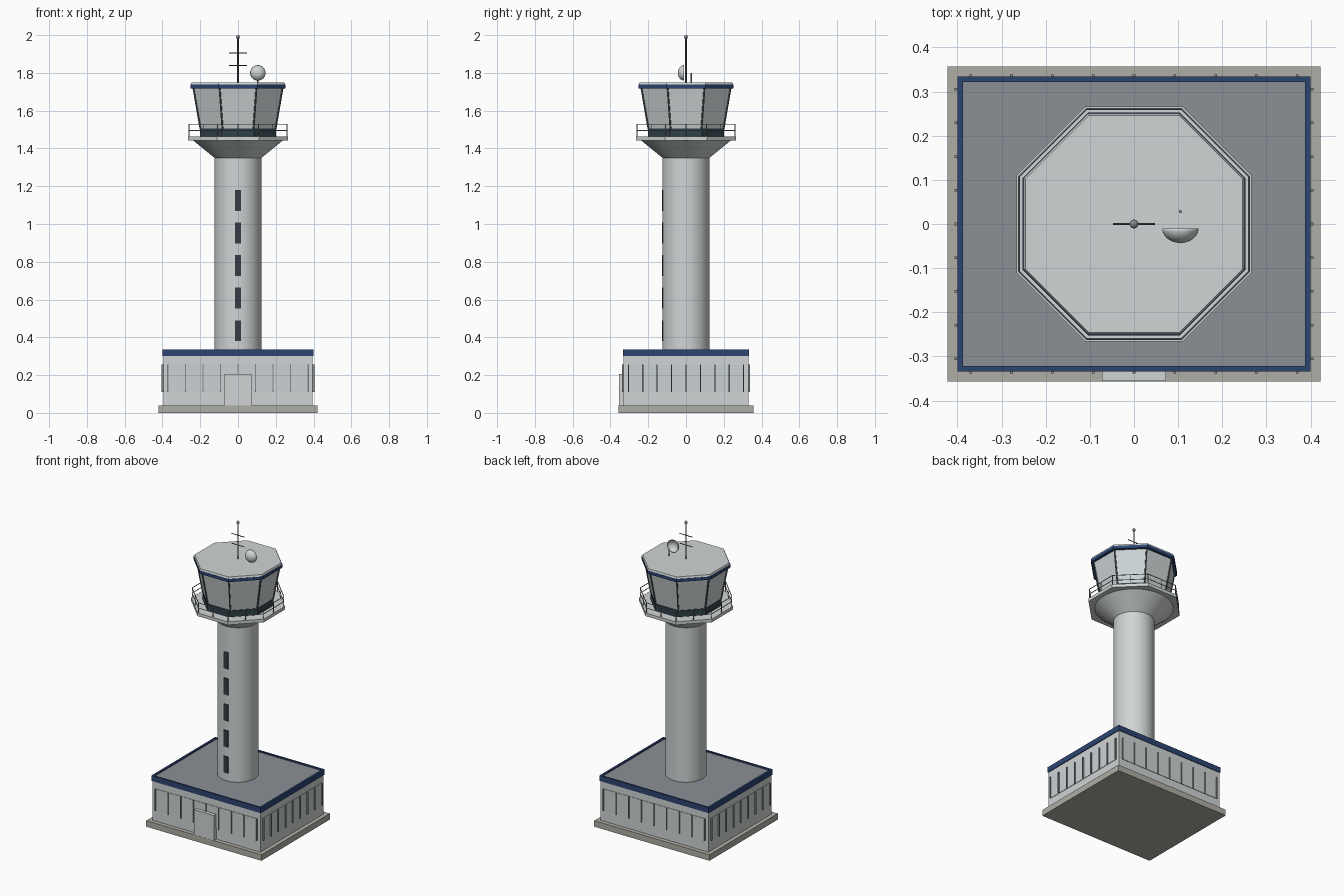
import bpy, math
from math import pi, cos, sin
from mathutils import Vector

if "Cube" in bpy.data.objects:
    bpy.data.objects.remove(bpy.data.objects["Cube"])


def material(name, rgb):
    m = bpy.data.materials.new(name)
    m.diffuse_color = (*rgb, 1)
    m.use_nodes = True
    m.node_tree.nodes["Principled BSDF"].inputs["Base Color"].default_value = m.diffuse_color
    return m


WALL = material("pale grey wall", (0.63, 0.66, 0.66))
GLASS = material("pale glass", (0.60, 0.65, 0.66))
CONCRETE = material("warm concrete", (0.43, 0.42, 0.38))
ROOF = material("grey roof", (0.26, 0.28, 0.30))
BLUE = material("navy trim", (0.025, 0.06, 0.17))
DARK = material("dark window", (0.035, 0.045, 0.055))
SILL = material("dark teal sill", (0.03, 0.055, 0.07))
FRAME = material("dark frame", (0.09, 0.10, 0.11))
METAL = material("grey metal", (0.25, 0.26, 0.27))


def finish(name, mat, smooth=False):
    ob = bpy.context.object
    ob.name = name
    ob.data.materials.append(mat)
    if smooth:
        bpy.ops.object.shade_smooth_by_angle(angle=math.radians(35))
    return ob


def box(name, x, y, z, mat):
    """Box given by (min, max) on each axis."""
    bpy.ops.mesh.primitive_cube_add(size=1, location=[(a + b) / 2 for a, b in (x, y, z)])
    ob = finish(name, mat)
    ob.scale = [b - a for a, b in (x, y, z)]
    return ob


def prism(name, r1, r2, z1, z2, mat, sides=8):
    """Round or octagonal frustum; octagons are sized by their flats."""
    k = 1 / cos(pi / 8) if sides == 8 else 1
    bpy.ops.mesh.primitive_cone_add(vertices=sides, radius1=r1 * k, radius2=r2 * k,
                                    depth=z2 - z1, location=(0, 0, (z1 + z2) / 2))
    ob = finish(name, mat, sides > 8)
    if sides == 8:
        # put flats on the axes regardless of the primitive's start angle
        v = ob.data.vertices[0].co
        ob.rotation_euler.z = pi / 8 - math.atan2(v.y, v.x)
    return ob


def rod(name, a, b, r, mat, sides=8):
    a, b = Vector(a), Vector(b)
    d = b - a
    bpy.ops.mesh.primitive_cylinder_add(vertices=sides, radius=r, depth=d.length,
                                        location=(a + b) / 2,
                                        rotation=d.to_track_quat('Z', 'Y').to_euler())
    return finish(name, mat, True)


def corner(apothem, i, z):
    a = pi / 8 + i * pi / 4
    r = apothem / cos(pi / 8)
    return Vector((r * cos(a), r * sin(a), z))


# base building
box("plinth", (-0.422, 0.422), (-0.357, 0.357), (0, 0.04), CONCRETE)
box("building_walls", (-0.395, 0.395), (-0.33, 0.33), (0.04, 0.30), WALL)
box("building_roof", (-0.388, 0.388), (-0.324, 0.324), (0.30, 0.328), ROOF)
for s in (-1, 1):
    x, y = sorted((s * 0.387, s * 0.40)), sorted((s * 0.322, s * 0.334))
    box("parapet_side", x, (-0.334, 0.334), (0.30, 0.336), BLUE)
    box("parapet_end", (-0.387, 0.387), y, (0.30, 0.336), BLUE)
    # window strips and mullions
    box("window_strip_long", (-0.37, 0.37), sorted((s * 0.329, s * 0.333)), (0.11, 0.255), GLASS)
    box("window_strip_side", sorted((s * 0.394, s * 0.398)), (-0.305, 0.305), (0.11, 0.255), GLASS)
    for i in range(-4, 5):
        px, py = i * 0.0925, i * 0.0763
        box("mullion_long", (px - 0.003, px + 0.003), sorted((s * 0.33, s * 0.339)), (0.11, 0.255), METAL)
        box("mullion_side", sorted((s * 0.395, s * 0.406)), (py - 0.003, py + 0.003), (0.11, 0.255), METAL)

# entrance
box("entrance", (-0.072, 0.072), (-0.356, -0.32), (0.04, 0.205), WALL)

# shaft with slot windows
prism("shaft", 0.124, 0.124, 0.30, 1.36, WALL, 48)
for i in range(5):
    z = 0.435 + i * 0.1725
    box("slot_window", (-0.016, 0.016), (-0.128, -0.119), (z - 0.055, z + 0.055), DARK)

# flare and balcony
prism("flare", 0.124, 0.238, 1.35, 1.443, WALL, 48)
prism("balcony", 0.266, 0.266, 1.442, 1.463, WALL)
for i in range(8):
    a, b = corner(0.26, i, 1.46), corner(0.26, i + 1, 1.46)
    up = Vector((0, 0, 0.068))
    for p in (a, (a + b) / 2):
        rod("railing_post", p, p + up, 0.0025, METAL, 6)
    for k in (0.5, 1):
        rod("railing_bar", a + up * k, b + up * k, 0.0025, METAL, 6)

# control cab
prism("cab_sill", 0.202, 0.202, 1.46, 1.505, SILL)
prism("cab_glass", 0.198, 0.235, 1.505, 1.72, GLASS)
for i in range(8):
    rod("cab_mullion", corner(0.199, i, 1.505), corner(0.236, i, 1.72), 0.005, FRAME, 6)
prism("cab_fascia", 0.252, 0.252, 1.718, 1.738, BLUE)
prism("cab_roof", 0.25, 0.246, 1.738, 1.75, WALL)

# antenna mast
rod("mast", (0, 0, 1.745), (0, 0, 1.99), 0.0045, FRAME, 12)
for z in (1.84, 1.905):
    rod("mast_crossbar", (-0.047, 0, z), (0.047, 0, z), 0.0025, FRAME)
bpy.ops.mesh.primitive_uv_sphere_add(segments=16, ring_count=8, radius=0.01, location=(0, 0, 1.99))
finish("mast_tip", METAL, True)

# dish: hollow bowl opening to the back
N, M = 32, 8
verts, faces = [(0, -0.033, 0)], []
for j in range(1, M + 1):
    t = j / M * pi / 2
    for i in range(N):
        a = 2 * pi * i / N
        verts.append((0.041 * sin(t) * cos(a), -0.033 * cos(t), 0.041 * sin(t) * sin(a)))
for i in range(N):
    n = (i + 1) % N
    faces.append((0, 1 + i, 1 + n))
    for j in range(M - 1):
        o = 1 + j * N
        faces.append((o + i, o + N + i, o + N + n, o + n))
mesh = bpy.data.meshes.new("dish")
mesh.from_pydata(verts, [], faces)
dish = bpy.data.objects.new("dish", mesh)
bpy.context.collection.objects.link(dish)
dish.location = (0.105, -0.01, 1.80)
bpy.ops.object.select_all(action='DESELECT')
dish.select_set(True)
bpy.context.view_layer.objects.active = dish
finish("dish", WALL, True)
solid = dish.modifiers.new("thickness", 'SOLIDIFY')
solid.thickness = 0.002
rod("dish_post", (0.105, 0.028, 1.745), (0.105, 0.028, 1.80), 0.0035, METAL)
